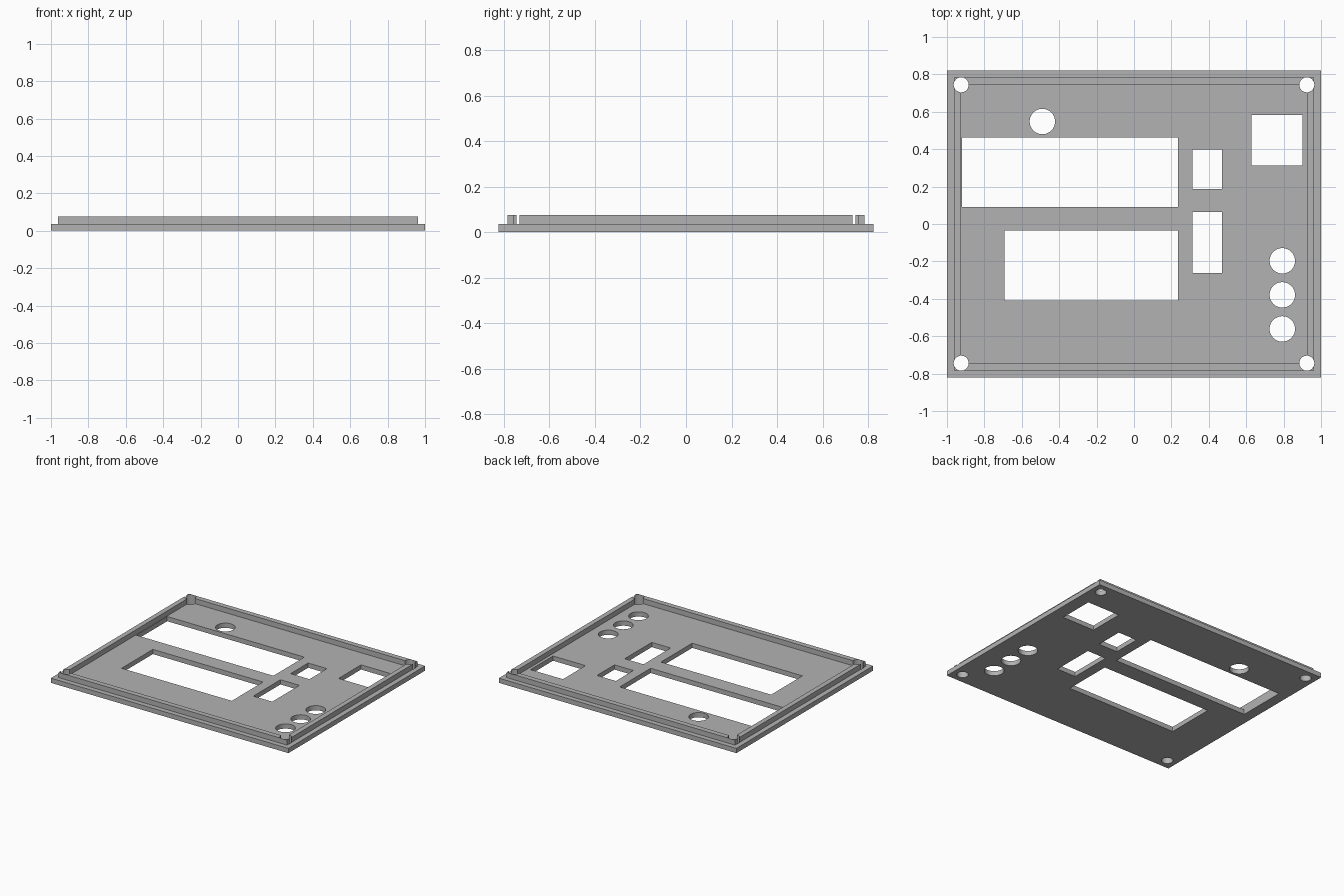
import bpy
import bmesh
from mathutils import Matrix

if "Cube" in bpy.data.objects:
    bpy.data.objects.remove(bpy.data.objects["Cube"], do_unlink=True)

grey = bpy.data.materials.new("plain grey")
grey.use_nodes = True
grey.diffuse_color = (0.45, 0.45, 0.45, 1)
grey.node_tree.nodes["Principled BSDF"].inputs["Base Color"].default_value = grey.diffuse_color


def add_object(name, bm):
    bmesh.ops.recalc_face_normals(bm, faces=bm.faces)
    mesh = bpy.data.meshes.new(name)
    bm.to_mesh(mesh)
    bm.free()
    mesh.materials.append(grey)
    obj = bpy.data.objects.new(name, mesh)
    bpy.context.collection.objects.link(obj)
    return obj


# Panel with raised rim: stacked rectangles (half width, half depth, height)
PLATE, RIM = 0.036, 0.075
profile = [
    (1.0, 0.822, 0), (1.0, 0.822, PLATE),
    (0.962, 0.784, PLATE), (0.962, 0.784, RIM),
    (0.924, 0.744, RIM), (0.924, 0.744, PLATE),
]
bm = bmesh.new()
rings = [[bm.verts.new((sx * w, sy * d, z))
          for sx, sy in ((-1, -1), (1, -1), (1, 1), (-1, 1))]
         for w, d, z in profile]
for low, high in zip(rings, rings[1:]):
    for i in range(4):
        j = (i + 1) % 4
        bm.faces.new((low[i], low[j], high[j], high[i]))
bm.faces.new(rings[0])
bm.faces.new(rings[-1])
panel = add_object("front_panel", bm)

# Openings: rectangles (x min, x max, y min, y max) and round holes (x, y, radius)
windows = [
    (-0.92, 0.235, 0.09, 0.462),
    (-0.693, 0.235, -0.41, -0.034),
    (0.312, 0.471, 0.187, 0.398),
    (0.312, 0.471, -0.261, 0.065),
    (0.628, 0.901, 0.312, 0.583),
]
holes = [(-0.49, 0.548, 0.068)]
holes += [(0.793, y, 0.068) for y in (-0.197, -0.379, -0.561)]
holes += [(sx * 0.924, sy * 0.744, 0.04) for sx in (-1, 1) for sy in (-1, 1)]

bm = bmesh.new()
for x0, x1, y0, y1 in windows:
    place = Matrix.Translation(((x0 + x1) / 2, (y0 + y1) / 2, 0))
    size = Matrix.Diagonal((x1 - x0, y1 - y0, 1, 1))
    bmesh.ops.create_cube(bm, size=1, matrix=place @ size)
for x, y, r in holes:
    bmesh.ops.create_cone(bm, cap_ends=True, segments=48, radius1=r, radius2=r,
                          depth=1, matrix=Matrix.Translation((x, y, 0)))
cutter = add_object("opening_cutter", bm)
cutter.hide_render = True

# Cut the openings, then discard the cutter
cut = panel.modifiers.new("openings", "BOOLEAN")
cut.operation = "DIFFERENCE"
cut.solver = "EXACT"
cut.object = cutter
bpy.ops.object.select_all(action="DESELECT")
panel.select_set(True)
bpy.context.view_layer.objects.active = panel
bpy.ops.object.modifier_apply(modifier=cut.name)
bpy.data.objects.remove(cutter, do_unlink=True)
bpy.ops.object.shade_smooth_by_angle()
